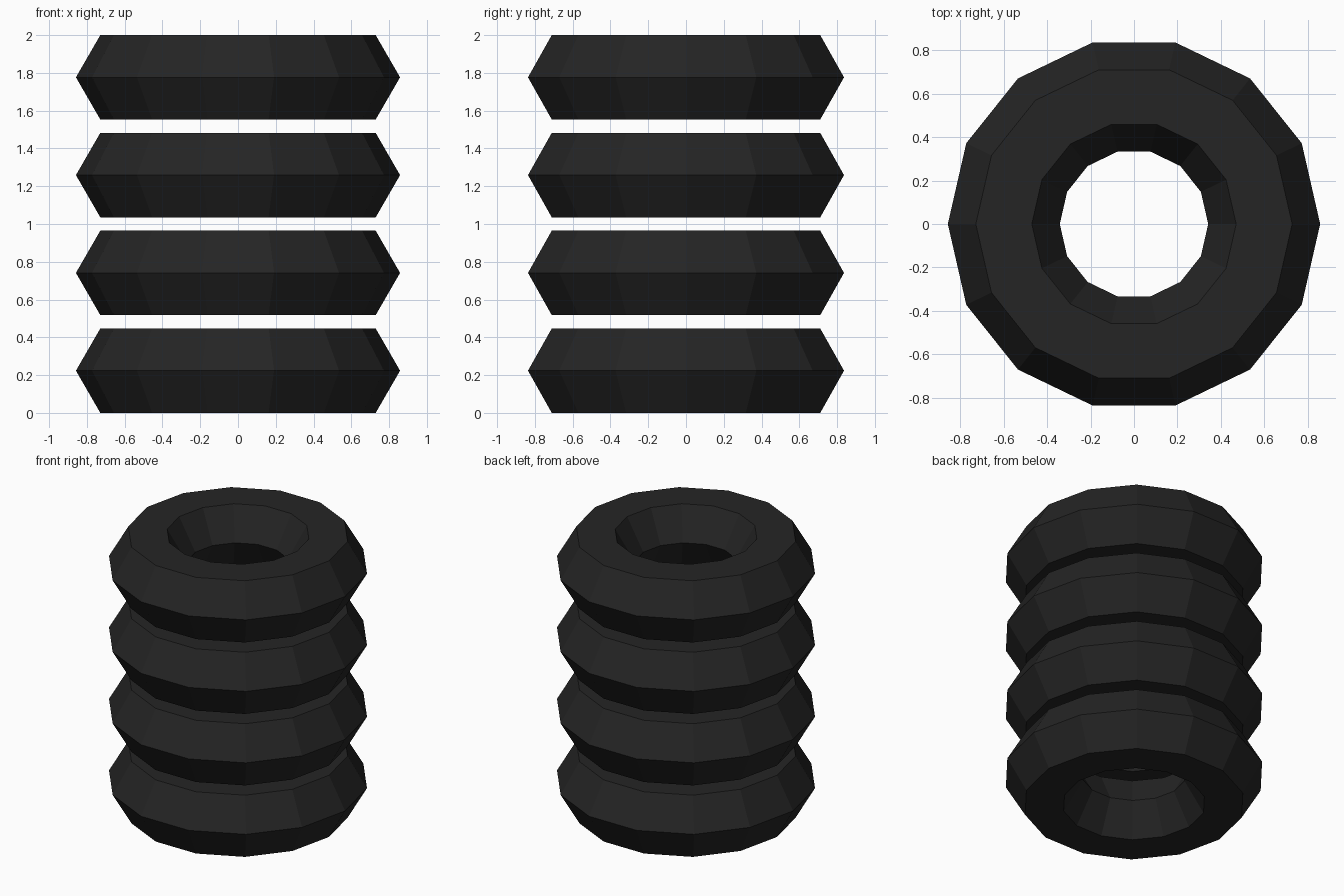
import bpy
import math

cube = bpy.data.objects.get("Cube")
if cube:
    bpy.data.objects.remove(cube, do_unlink=True)

# Black rubber
rubber = bpy.data.materials.new("black_rubber")
rubber.use_nodes = True
colour = (0.018, 0.018, 0.018, 1)
rubber.diffuse_color = colour
bsdf = rubber.node_tree.nodes["Principled BSDF"]
bsdf.inputs["Base Color"].default_value = colour
bsdf.inputs["Roughness"].default_value = 0.8

# Four stacked tyres: low-poly rings with a hexagonal section
RING_RADIUS, TUBE_RADIUS, COUNT = 0.6, 0.258, 4
half_height = TUBE_RADIUS * math.sin(math.radians(60))
spacing = (2 - 2 * half_height) / (COUNT - 1)

for i in range(COUNT):
    bpy.ops.mesh.primitive_torus_add(
        major_segments=14, minor_segments=6,
        major_radius=RING_RADIUS, minor_radius=TUBE_RADIUS,
        location=(0, 0, half_height + i * spacing))
    tyre = bpy.context.object
    tyre.name = f"tyre_{i + 1}"
    tyre.data.materials.append(rubber)
    bpy.ops.object.shade_flat()
